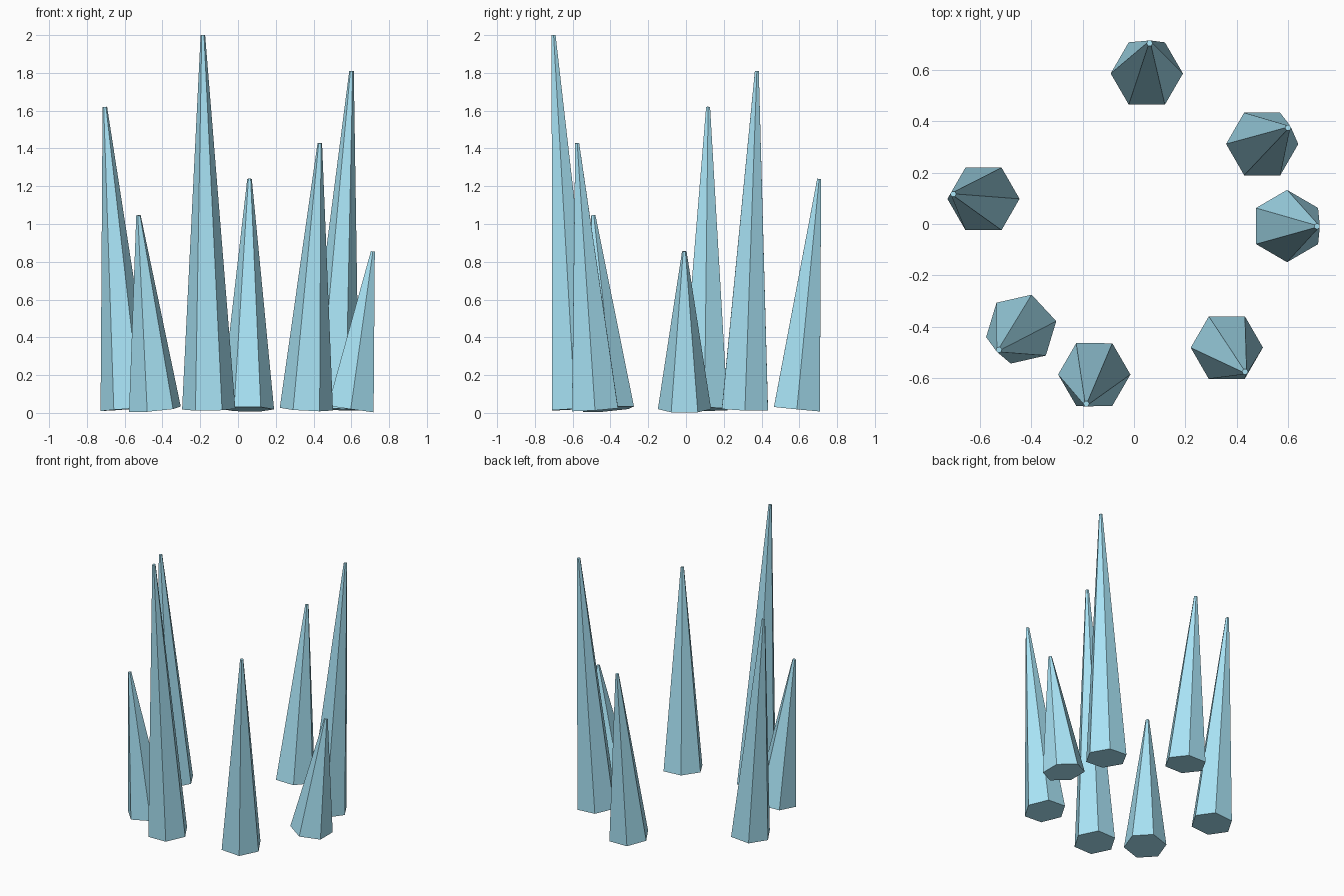
import bpy, math
from mathutils import Vector, Matrix

if "Cube" in bpy.data.objects:
    bpy.data.objects.remove(bpy.data.objects["Cube"])

mat = bpy.data.materials.new("ice_blue")
mat.diffuse_color = (0.4, 0.78, 0.93, 1)
mat.use_nodes = True
mat.node_tree.nodes["Principled BSDF"].inputs["Base Color"].default_value = mat.diffuse_color

BASE_R, TIP_R, BASE_Z = 0.141, 0.012, 0.02


def spike(name, base, tip, twist):
    """Six-sided tapered spike leaning from its base centre to its tip."""
    a, b = Vector((*base, BASE_Z)), Vector(tip)
    axis = b - a
    bpy.ops.mesh.primitive_cone_add(vertices=6, radius1=BASE_R, radius2=TIP_R,
                                    depth=axis.length)
    ob = bpy.context.object
    ob.name = name
    # cone corners start on +y, so 90 degrees puts one on +x
    spin = Matrix.Rotation(math.radians(twist + 90), 4, 'Z')
    lean = Vector((0, 0, 1)).rotation_difference(axis).to_matrix().to_4x4()
    ob.matrix_world = Matrix.Translation((a + b) / 2) @ lean @ spin
    ob.data.materials.append(mat)


# Ring of spikes: base centre, tip, twist in degrees
spikes = [
    ((0.05, 0.587), (0.061, 0.705, 1.239), 0),
    ((0.50, 0.312), (0.601, 0.375, 1.81), 0),
    ((0.597, -0.008), (0.714, -0.009, 0.855), 30),
    ((0.362, -0.482), (0.433, -0.576, 1.428), 0),
    ((-0.155, -0.587), (-0.186, -0.701, 2.0), 0),
    ((-0.44, -0.41), (-0.527, -0.491, 1.046), 13),
    ((-0.587, 0.098), (-0.705, 0.117, 1.62), 0),
]
for i, (base, tip, twist) in enumerate(spikes):
    spike(f"ice_spike_{i + 1}", base, tip, twist)
